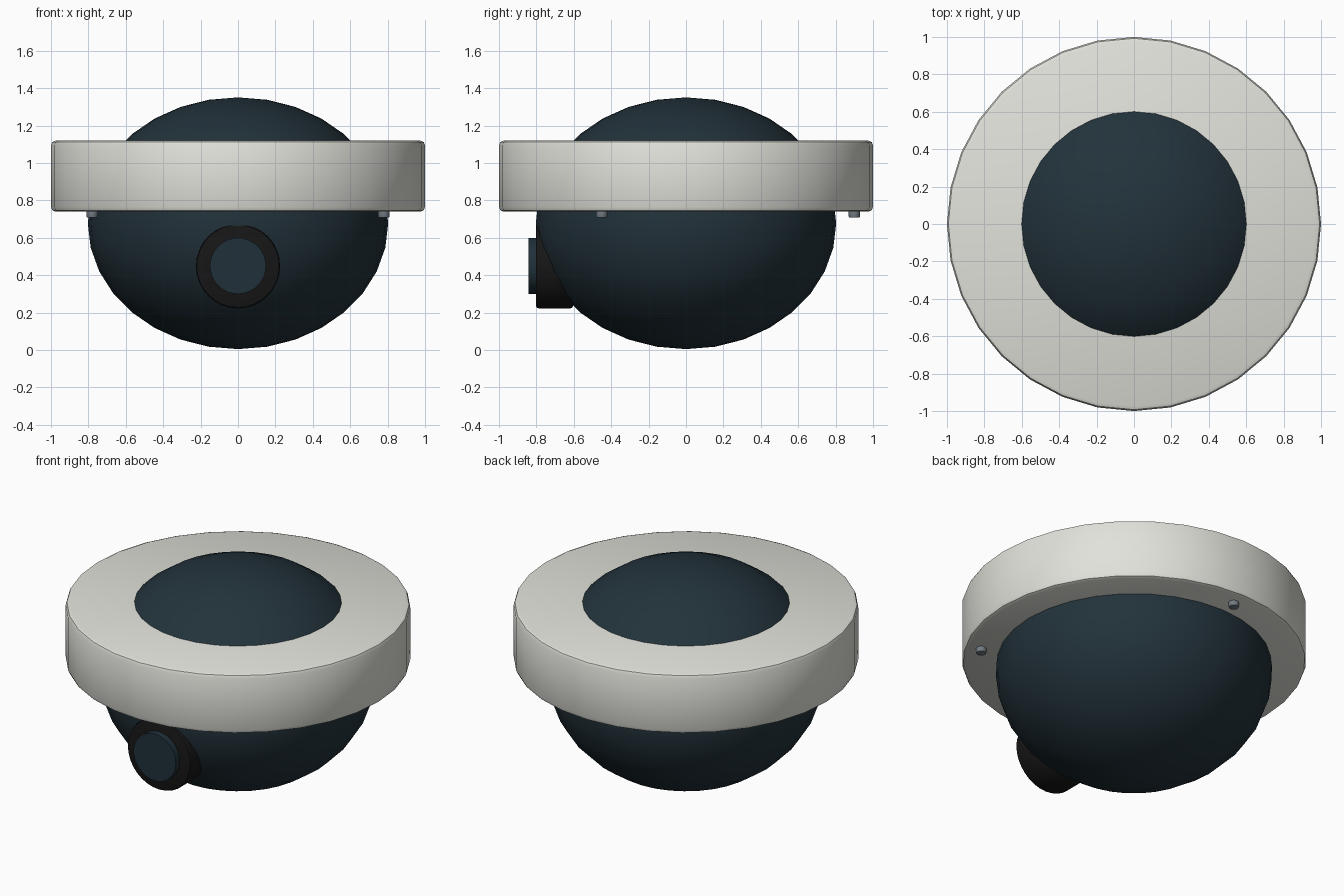
import bpy
from math import radians, cos, sin, pi

if "Cube" in bpy.data.objects:
    bpy.data.objects.remove(bpy.data.objects["Cube"])


def material(name, rgb):
    m = bpy.data.materials.new(name)
    m.diffuse_color = (*rgb, 1)
    m.use_nodes = True
    m.node_tree.nodes["Principled BSDF"].inputs["Base Color"].default_value = m.diffuse_color
    return m


shell = material("off_white_shell", (0.76, 0.76, 0.71))
tinted = material("tinted_dome", (0.016, 0.032, 0.043))
black = material("black_housing", (0.008, 0.008, 0.008))
glass = material("lens_glass", (0.014, 0.03, 0.042))
steel = material("screw_steel", (0.17, 0.2, 0.23))


def finish(ob, name, mat):
    ob.name = name
    ob.data.materials.append(mat)
    bpy.ops.object.shade_smooth_by_angle(angle=radians(35))


def cylinder(name, mat, radius, depth, loc, rot=(0, 0, 0), sides=32, bevel=0.0):
    bpy.ops.mesh.primitive_cylinder_add(vertices=sides, radius=radius, depth=depth,
                                        location=loc, rotation=rot)
    ob = bpy.context.object
    if bevel:
        mod = ob.modifiers.new("edge_bevel", 'BEVEL')
        mod.width = bevel
        mod.segments = 2
        mod.limit_method = 'ANGLE'
        bpy.ops.object.modifier_apply(modifier=mod.name)
    finish(ob, name, mat)
    return ob


# Flattened spherical dome
bpy.ops.mesh.primitive_uv_sphere_add(segments=32, ring_count=16, radius=1,
                                     location=(0, 0, 0.678))
dome = bpy.context.object
dome.scale = (0.803, 0.803, 0.673)
bpy.ops.object.transform_apply(location=False, rotation=False, scale=True)
finish(dome, "dome", tinted)

# Mounting ring around the dome
cylinder("mounting_ring", shell, 1.0, 0.38, (0, 0, 0.93), bevel=0.025)

# Camera housing and lens facing forward
facing = (pi / 2, 0, 0)
cylinder("lens_housing", black, 0.225, 0.2, (0, -0.703, 0.448), facing, bevel=0.015)
cylinder("lens", glass, 0.15, 0.04, (0, -0.823, 0.45), facing)

# Three screws under the ring
for i in range(3):
    a = radians(90 + 120 * i)
    cylinder(f"screw_{i + 1}", steel, 0.03, 0.05,
             (0.9 * cos(a), 0.9 * sin(a), 0.733), sides=16, bevel=0.006)
